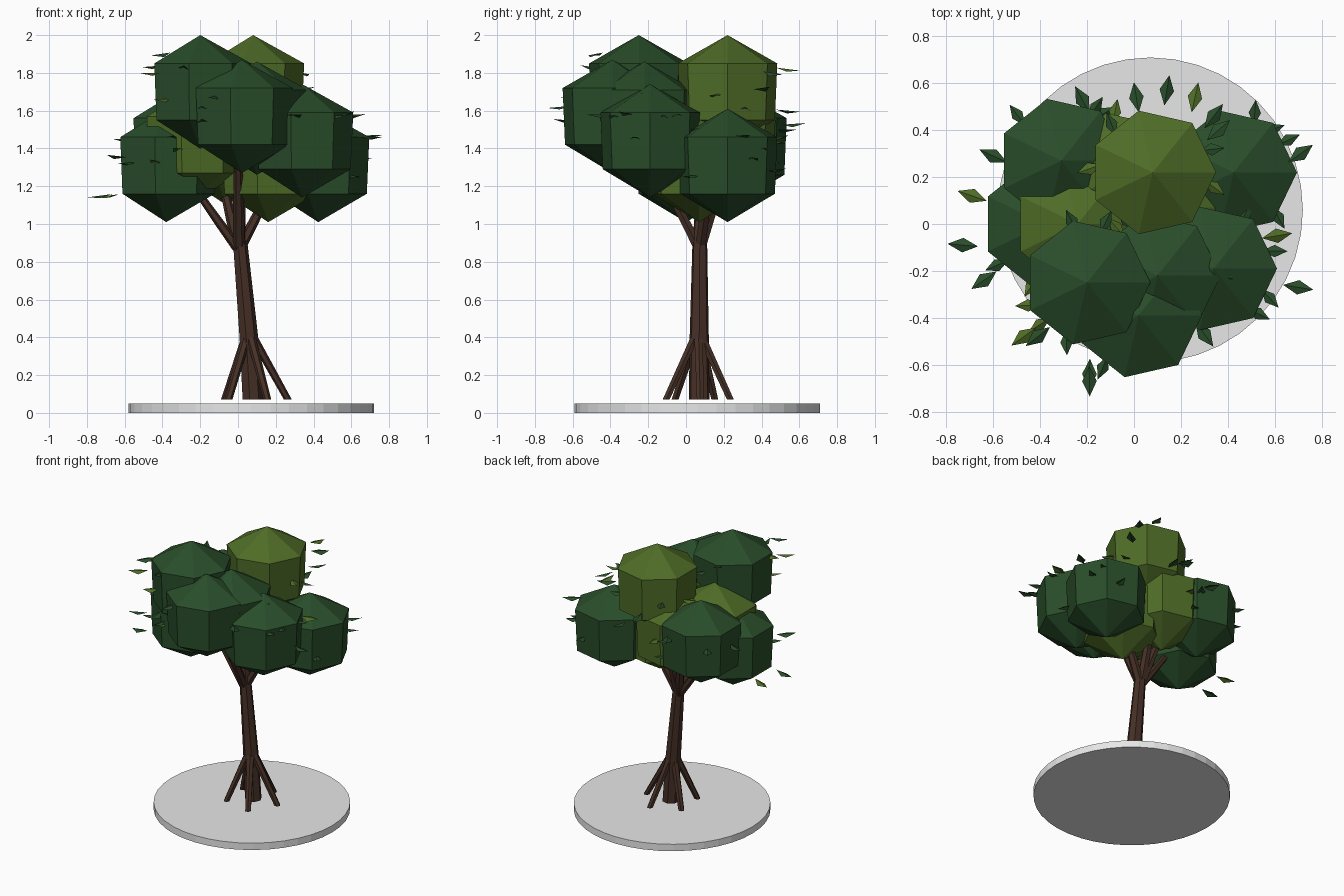
import bpy, bmesh, math, random
from mathutils import Vector

if "Cube" in bpy.data.objects:
    bpy.data.objects.remove(bpy.data.objects["Cube"])

random.seed(4)


def material(name, rgb):
    m = bpy.data.materials.new(name)
    m.diffuse_color = (*rgb, 1.0)
    m.use_nodes = True
    m.node_tree.nodes["Principled BSDF"].inputs["Base Color"].default_value = m.diffuse_color
    return m


DARK = material("dark_green", (0.022, 0.075, 0.023))
LIGHT = material("olive_green", (0.078, 0.15, 0.02))
BARK = material("bark_brown", (0.06, 0.029, 0.019))
STONE = material("pale_grey", (0.8, 0.8, 0.8))


def finish(name, bm, mats, recalc=True):
    if recalc:
        bmesh.ops.recalc_face_normals(bm, faces=bm.faces)
    me = bpy.data.meshes.new(name)
    bm.to_mesh(me)
    bm.free()
    for m in mats:
        me.materials.append(m)
    ob = bpy.data.objects.new(name, me)
    bpy.context.collection.objects.link(ob)
    return ob


def loft(bm, rings, sides):
    """Closed skin through horizontal rings of (centre, radius)."""
    loops = []
    for c, r in rings:
        loops.append([bm.verts.new((c[0] + r * math.cos(2 * math.pi * i / sides),
                                    c[1] + r * math.sin(2 * math.pi * i / sides),
                                    c[2])) for i in range(sides)])
    for a, b in zip(loops, loops[1:]):
        for i in range(sides):
            j = (i + 1) % sides
            bm.faces.new((a[i], a[j], b[j], b[i]))
    bm.faces.new(loops[0][::-1])
    bm.faces.new(loops[-1])


# Round base plate
bm = bmesh.new()
loft(bm, [((0.07, 0.06, 0), 0.65), ((0.07, 0.06, 0.05), 0.65)], 40)
finish("base_plate", bm, [STONE])

# Tapered leaning trunk
bm = bmesh.new()
loft(bm, [((0.075, 0.07, 0.07), 0.056), ((0.055, 0.07, 0.4), 0.052),
          ((0.01, 0.073, 0.9), 0.04), ((0.0, 0.075, 1.05), 0.03)], 7)
finish("trunk", bm, [BARK])

# Five splayed roots
bm = bmesh.new()
for k in range(5):
    a = math.radians(5 + 72 * k)
    d = Vector((math.cos(a), math.sin(a), 0))
    loft(bm, [(Vector((0.085, 0.06, 0.07)) + d * 0.18, 0.021),
              (Vector((0.06, 0.065, 0.4)) + d * 0.02, 0.026)], 6)
finish("roots", bm, [BARK])

# Branches reaching into the crown
bm = bmesh.new()
for tip in [(-0.27, 0.08, 1.25), (0.0, -0.2, 1.4), (0.22, 0.13, 1.28),
            (-0.1, 0.2, 1.3), (0.02, 0.24, 1.4)]:
    t = Vector(tip)
    start = Vector((0.005, 0.073, 0.86))
    loft(bm, [(start, 0.032), (start.lerp(t, 0.35), 0.03), (t, 0.02)], 6)
finish("branches", bm, [BARK])

# Foliage clumps: seven-sided, pointed above and below
CLUMPS = [
    ((-0.20, -0.25, 1.70), DARK), ((0.08, 0.22, 1.70), LIGHT),
    ((0.02, -0.39, 1.57), DARK), ((0.34, -0.19, 1.44), DARK),
    ((0.10, -0.22, 1.56), DARK), ((0.425, 0.22, 1.31), DARK),
    ((-0.38, 0.00, 1.31), DARK), ((-0.31, 0.27, 1.41), DARK),
    ((-0.24, 0.00, 1.42), LIGHT), ((-0.06, 0.21, 1.40), LIGHT),
    ((0.16, 0.07, 1.31), LIGHT)]
for n, (c, mat) in enumerate(CLUMPS):
    bm = bmesh.new()
    rings = []
    for dz, r in ((-0.15, 0.257), (0.15, 0.27)):
        rings.append([bm.verts.new((c[0] + r * math.cos(2 * math.pi * i / 7),
                                    c[1] + r * math.sin(2 * math.pi * i / 7),
                                    c[2] + dz)) for i in range(7)])
    low = bm.verts.new((c[0], c[1], c[2] - 0.3))
    top = bm.verts.new((c[0], c[1], c[2] + 0.3))
    for i in range(7):
        j = (i + 1) % 7
        bm.faces.new((rings[0][i], rings[0][j], rings[1][j], rings[1][i]))
        bm.faces.new((low, rings[0][j], rings[0][i]))
        bm.faces.new((rings[1][i], rings[1][j], top))
    finish("foliage_clump_%d" % (n + 1), bm, [mat])


def add_leaf(bm, pos, ang, mat_index, size=0.13):
    """Folded diamond leaf pointing along a heading."""
    p = Vector(pos)
    f = Vector((math.cos(ang), math.sin(ang), random.uniform(-0.15, 0.15)))
    s = Vector((-math.sin(ang), math.cos(ang), random.uniform(-0.25, 0.25)))
    up = Vector((0, 0, 0.012))
    back, tip = (bm.verts.new(p + f * size * k) for k in (-0.5, 0.5))
    left = bm.verts.new(p + s * size * 0.24 - up)
    right = bm.verts.new(p - s * size * 0.24 - up)
    for face in ((back, tip, left), (back, right, tip)):
        bm.faces.new(face).material_index = mat_index


# Loose leaves around the outline of the crown
OUTER = [(-0.69, 0.12, 1.15), (-0.73, -0.09, 1.15), (-0.64, -0.24, 1.36),
         (-0.47, -0.48, 1.80), (-0.41, -0.48, 1.90), (-0.19, -0.64, 1.55),
         (0.01, 0.54, 1.60), (0.14, 0.57, 1.53), (0.26, 0.54, 1.82),
         (-0.22, 0.53, 1.50), (0.34, 0.46, 1.80), (0.71, 0.30, 1.47),
         (0.61, -0.05, 1.58), (0.70, -0.27, 1.46), (0.30, -0.47, 1.58),
         (0.36, 0.40, 1.72), (0.58, 0.40, 1.40), (-0.60, 0.29, 1.45),
         (-0.19, -0.67, 1.62)]
bm = bmesh.new()
for n, p in enumerate(OUTER):
    add_leaf(bm, p, math.atan2(p[1], p[0]) + random.uniform(-0.3, 0.3),
             1 if n in (0, 3, 8, 12) else 0)
# Leaves half sunk into the sides of the clumps
for c, mat in CLUMPS:
    for k in range(5):
        a = random.uniform(0, 2 * math.pi)
        p = (c[0] + 0.27 * math.cos(a), c[1] + 0.27 * math.sin(a),
             c[2] + random.uniform(-0.1, 0.16))
        add_leaf(bm, p, a + random.uniform(-0.4, 0.4),
                 1 if random.random() < 0.3 else 0, 0.11)
finish("loose_leaves", bm, [DARK, LIGHT], recalc=False)
